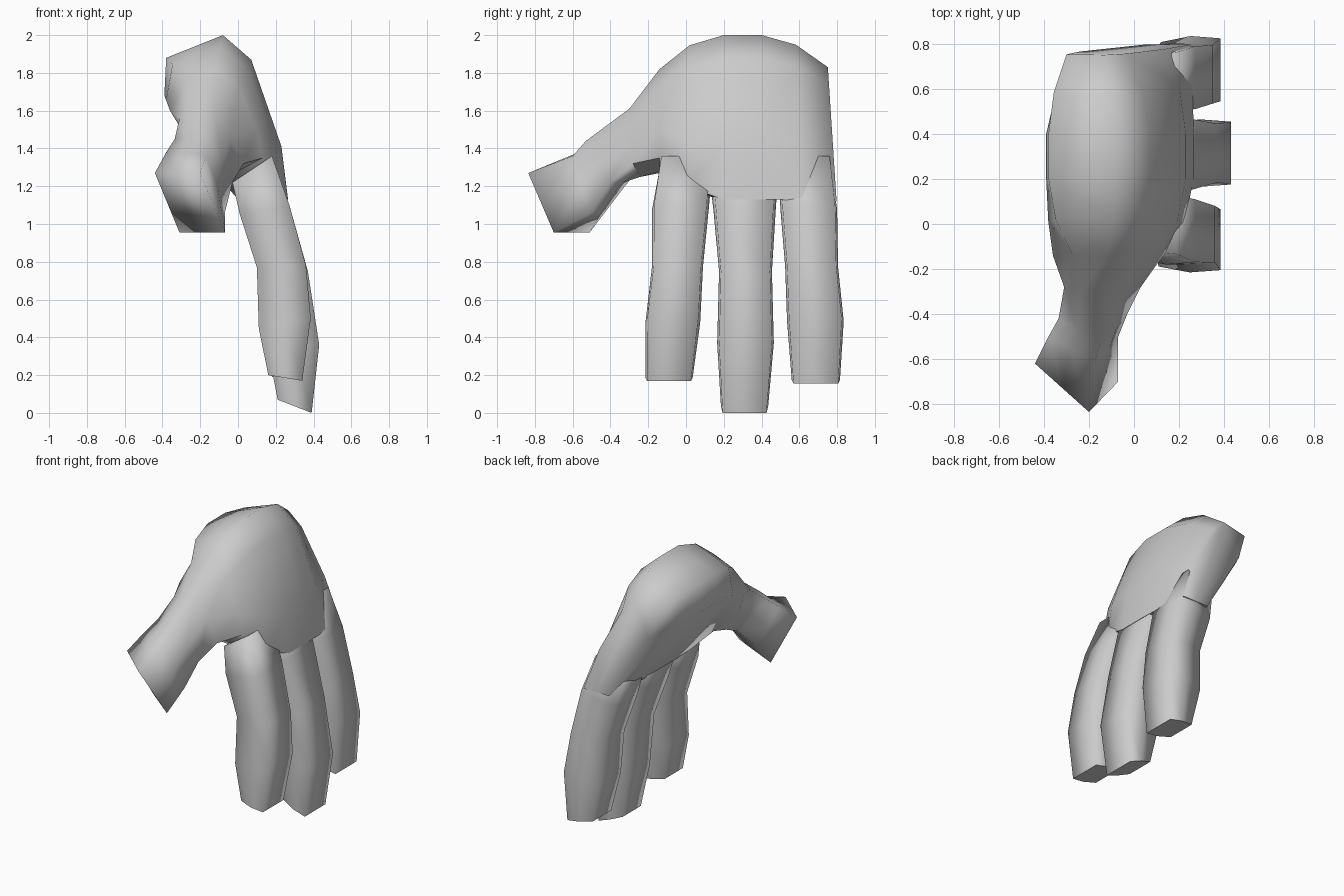
import bpy, bmesh
from mathutils import Vector

if "Cube" in bpy.data.objects:
    bpy.data.objects.remove(bpy.data.objects["Cube"])

skin = bpy.data.materials.new("plain grey")
skin.use_nodes = True
COLOUR = (0.6, 0.6, 0.6, 1)
skin.diffuse_color = COLOUR
skin.node_tree.nodes["Principled BSDF"].inputs["Base Color"].default_value = COLOUR


def loft(name, rings):
    """Skin a smooth solid through rings; faces pointing down get hard edges."""
    bm = bmesh.new()
    loops = [[bm.verts.new(p) for p in ring] for ring in rings]
    n = len(loops[0])
    for a, b in zip(loops, loops[1:]):
        for i in range(n):
            j = (i + 1) % n
            bm.faces.new((a[i], a[j], b[j], b[i]))
    bm.faces.new(loops[0])
    bm.faces.new(loops[-1])
    bmesh.ops.recalc_face_normals(bm, faces=bm.faces)
    for face in bm.faces:
        face.smooth = True
        face.normal_update()
        if face.normal.z < -0.85:
            for edge in face.edges:
                edge.smooth = False
    mesh = bpy.data.meshes.new(name)
    bm.to_mesh(mesh)
    bm.free()
    mesh.materials.append(skin)
    bpy.context.collection.objects.link(bpy.data.objects.new(name, mesh))


# Palm: side profiles (x, z) for the middle and for both edges of the hand
MIDDLE = [(0.0, 1.13), (0.13, 1.13), (0.265, 1.13), (0.23, 1.41), (0.07, 1.87),
          (-0.08, 2.0), (-0.38, 1.88), (-0.39, 1.68)]
THUMB_EDGE = [(-0.12, 1.27), (0.0, 1.28), (0.13, 1.35), (0.1, 1.5), (0.0, 1.72),
              (-0.12, 1.82), (-0.27, 1.76), (-0.36, 1.6)]
OUTER_EDGE = [(0.05, 1.12), (0.15, 1.12), (0.25, 1.12), (0.14, 1.42), (-0.03, 1.74),
              (-0.13, 1.83), (-0.3, 1.79), (-0.24, 1.6)]


def palm_ring(y, edge, blend, lean):
    """Blend the middle profile towards an edge profile, leaning out below."""
    ring = []
    for m, e in zip(MIDDLE, edge):
        x, z = Vector(m).lerp(Vector(e), blend)
        ring.append((x, y + lean * (2 - z), z))
    return ring


PALM = [(-0.14, THUMB_EDGE, 1, 0), (0.02, THUMB_EDGE, 0.3, -0.02),
        (0.2, MIDDLE, 0, 0), (0.4, MIDDLE, 0, 0),
        (0.58, OUTER_EDGE, 0.3, 0.04), (0.74, OUTER_EDGE, 1, 0.065)]

# Thumb: four-cornered sections with slightly bulged sides, square cut tip
THUMB = [[(-0.31, -0.51, 0.955), (-0.07, -0.7, 0.955), (-0.2, -0.835, 1.27), (-0.44, -0.62, 1.27)],
         [(-0.28, -0.4, 1.1), (-0.07, -0.5, 1.06), (-0.17, -0.6, 1.36), (-0.38, -0.5, 1.38)],
         [(-0.2, -0.3, 1.23), (-0.03, -0.4, 1.22), (-0.15, -0.53, 1.44), (-0.335, -0.42, 1.45)],
         [(-0.15, -0.24, 1.25), (0.03, -0.28, 1.32), (-0.13, -0.3, 1.61), (-0.31, -0.28, 1.56)]]


def bulged(corners, amount):
    pts = [Vector(c) for c in corners]
    centre = sum(pts, Vector()) / len(pts)
    ring = []
    for a, b in zip(pts, pts[1:] + pts[:1]):
        mid = (a + b) / 2
        ring += [a, mid + (mid - centre) * amount]
    return ring


loft("palm_and_thumb",
     [bulged(c, k) for c, k in zip(THUMB, (0, 0.1, 0.1, 0.1))] + [palm_ring(*p) for p in PALM])

# Fingers: six-sided sections, each given by its inner and outer point
ROOT = [((-0.03, 1.22), (0.18, 1.36)), ((0.01, 1.05), (0.272, 1.1))]


def finger(name, joints, spans):
    rings = []
    for ((xi, zi), (xo, zo)), (y0, y1) in zip(ROOT + joints, spans):
        inner, outer = Vector((xi, 0, zi)), Vector((xo, 0, zo))
        cy, hy = (y0 + y1) / 2, (y1 - y0) / 2
        rings.append([inner.lerp(outer, t) + Vector((0, cy + hy * s, 0))
                      for t, s in ((0, -0.82), (0.5, -1), (1, -0.93),
                                   (1, 0.93), (0.5, 1), (0, 0.82))])
    loft(name, rings)


finger("index_finger",
       [((0.1, 0.77), (0.36, 0.78)), ((0.11, 0.45), (0.385, 0.5)), ((0.16, 0.2), (0.34, 0.17))],
       [(-0.14, 0.14), (-0.18, 0.12), (-0.18, 0.09), (-0.215, 0.075), (-0.215, 0.035)])
finger("middle_finger",
       [((0.11, 0.75), (0.37, 0.75)), ((0.15, 0.38), (0.43, 0.36)), ((0.21, 0.07), (0.39, 0.0))],
       [(0.12, 0.49), (0.145, 0.475), (0.175, 0.455), (0.165, 0.465), (0.185, 0.435)])
finger("outer_finger",
       [((0.1, 0.77), (0.35, 0.78)), ((0.12, 0.47), (0.385, 0.5)), ((0.18, 0.19), (0.37, 0.155))],
       [(0.49, 0.77), (0.5, 0.8), (0.525, 0.805), (0.535, 0.835), (0.56, 0.815)])
